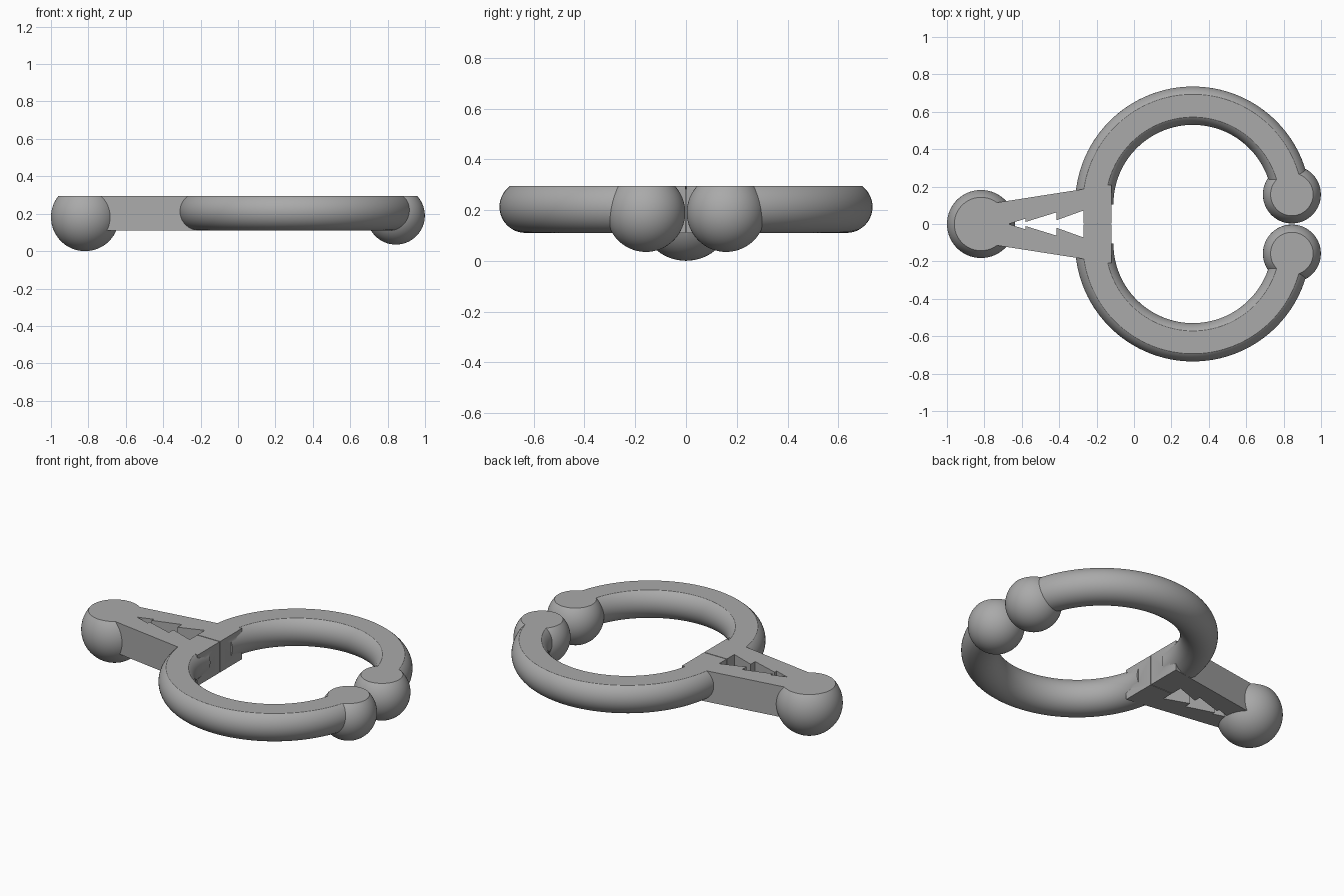
import bpy, bmesh
from math import radians, cos, sin, tau
from mathutils import Matrix, Vector

if "Cube" in bpy.data.objects:
    bpy.data.objects.remove(bpy.data.objects["Cube"])

TOP, BOTTOM = 0.295, 0.11

grey = bpy.data.materials.new("plain grey")
grey.use_nodes = True
grey.diffuse_color = (0.4, 0.4, 0.4, 1)
grey.node_tree.nodes["Principled BSDF"].inputs["Base Color"].default_value = grey.diffuse_color


def add_object(name, bm):
    bmesh.ops.recalc_face_normals(bm, faces=bm.faces)
    mesh = bpy.data.meshes.new(name)
    bm.to_mesh(mesh)
    bm.free()
    mesh.materials.append(grey)
    obj = bpy.data.objects.new(name, mesh)
    bpy.context.collection.objects.link(obj)
    return obj


def ball(name, centre, radius):
    bm = bmesh.new()
    bmesh.ops.create_uvsphere(bm, u_segments=64, v_segments=32, radius=radius,
                              matrix=Matrix.Translation(centre))
    return add_object(name, bm)


def jaw(name, side):
    """Round bar swept along a half circle, from the ball end to the handle."""
    centre = Vector((0.315, 0.105 * side, 0.2125))
    start = radians(6) * side
    bm = bmesh.new()
    ring = [bm.verts.new(centre + Vector((0.5275 + 0.1025 * cos(tau * i / 48), 0,
                                          0.1025 * sin(tau * i / 48)))) for i in range(48)]
    face = bm.faces.new(ring)
    bmesh.ops.rotate(bm, cent=centre, matrix=Matrix.Rotation(start, 3, "Z"), verts=ring)
    swept = bmesh.ops.spin(bm, geom=[face] + face.edges[:] + ring, cent=centre,
                           axis=(0, 0, 1), angle=radians(174) * side, steps=64)
    caps = [f for f in swept["geom_last"] if isinstance(f, bmesh.types.BMFace)]
    if not caps:
        bmesh.ops.holes_fill(bm, edges=bm.edges, sides=0)
    return add_object(name, bm)


def handle():
    """Tapered handle with a toothed slot and a thin split at its inner end."""
    half = [(-0.82, 0.101), (-0.12, 0.21), (-0.12, 0.002), (-0.27, 0.002),
            (-0.27, 0.072), (-0.415, 0.02), (-0.415, 0.062),
            (-0.58, 0.011), (-0.58, 0.029), (-0.67, 0)]
    outline = half + [(x, -y) for x, y in reversed(half[:-1])]
    bm = bmesh.new()
    face = bm.faces.new([bm.verts.new((x, y, BOTTOM)) for x, y in outline])
    up = bmesh.ops.extrude_face_region(bm, geom=[face])["geom"]
    bmesh.ops.translate(bm, vec=(0, 0, 0.4),
                        verts=[v for v in up if isinstance(v, bmesh.types.BMVert)])
    return add_object("clip_body", bm)


def combine(target, other, operation):
    mod = target.modifiers.new(operation.lower(), "BOOLEAN")
    mod.operation, mod.object, mod.solver = operation, other, "EXACT"
    bpy.context.view_layer.objects.active = target
    bpy.ops.object.modifier_apply(modifier=mod.name)
    bpy.data.objects.remove(other)


# Handle, tail ball, and mirrored jaws with ball tips
body = handle()
parts = [ball("tail_ball", (-0.818, 0, 0.182), 0.182)]
for label, side in (("back", 1), ("front", -1)):
    parts.append(jaw(label + "_jaw", side))
    parts.append(ball(label + "_tip_ball", (0.844, 0.158 * side, 0.19), 0.155))
for part in parts:
    combine(body, part, "UNION")

# Slice everything off level to leave one flat upper side
bm = bmesh.new()
bmesh.ops.create_cube(bm, size=3, matrix=Matrix.Translation((0, 0, TOP + 1.5)))
slicer = add_object("top_slicer", bm)
slicer.hide_render = True
combine(body, slicer, "DIFFERENCE")

# Smooth round surfaces, sharp flats
bpy.ops.object.select_all(action="DESELECT")
body.select_set(True)
bpy.context.view_layer.objects.active = body
bpy.ops.object.shade_smooth_by_angle(angle=radians(30))
